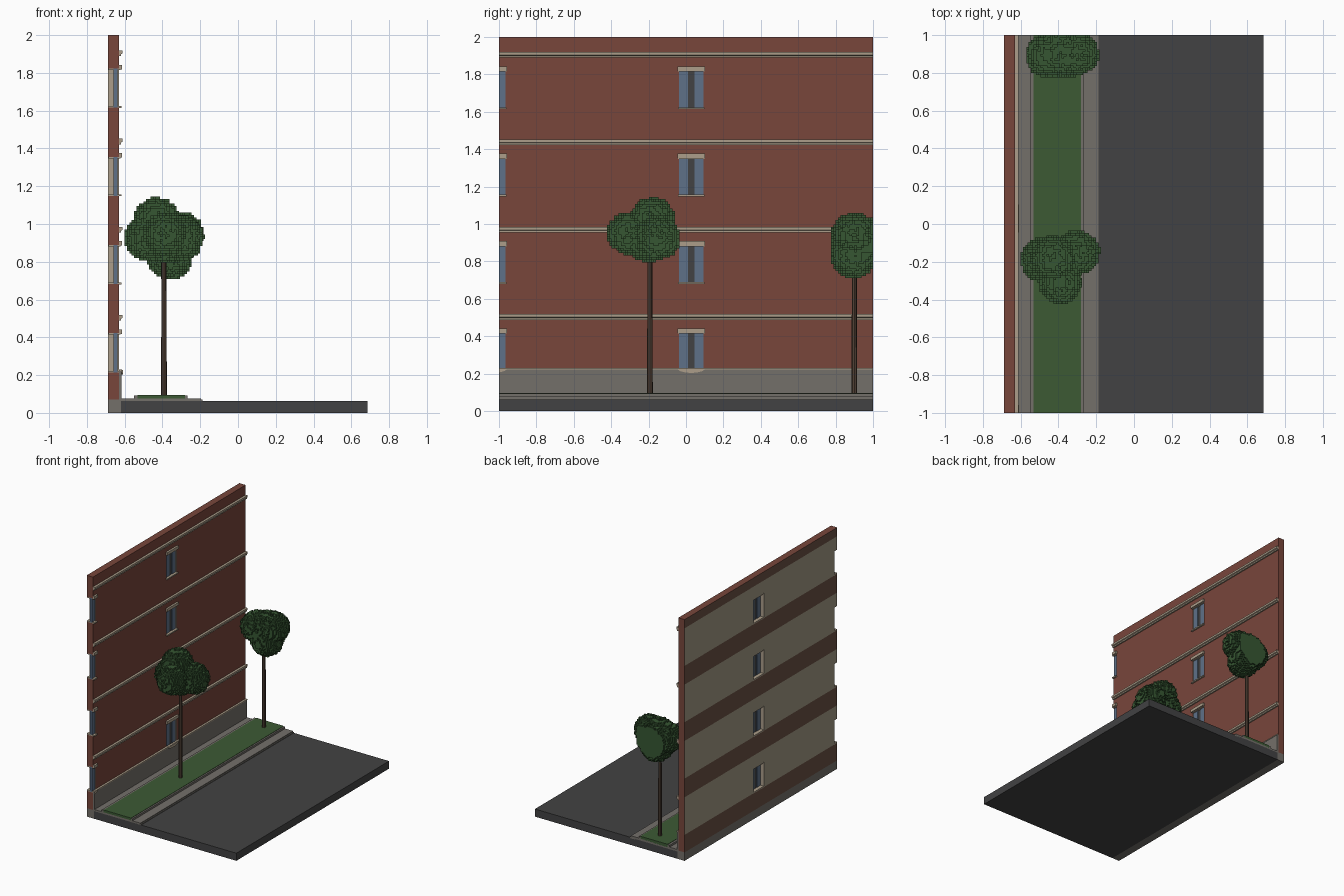
import bpy, bmesh, math, random
from mathutils import Vector

if "Cube" in bpy.data.objects:
    bpy.data.objects.remove(bpy.data.objects["Cube"], do_unlink=True)


def material(name, rgb):
    lin = [((c / 255 + 0.055) / 1.055) ** 2.4 for c in rgb] + [1.0]
    m = bpy.data.materials.new(name)
    m.use_nodes = True
    m.diffuse_color = lin
    m.node_tree.nodes["Principled BSDF"].inputs["Base Color"].default_value = lin
    return m


BRICK = material("brick red", (120, 70, 59))
TRIM = material("pale stone", (172, 158, 138))
GREY = material("pavement grey", (116, 112, 106))
ROAD = material("asphalt", (66, 66, 67))
GRASS = material("grass green", (60, 90, 52))
LEAF = material("leaf green", (54, 86, 50))
BARK = material("bark brown", (82, 66, 54))
GLASS = material("window blue", (94, 113, 137))
PLASTER = material("plaster", (160, 152, 132))
SLAB = material("floor brown", (106, 80, 66))


def finish(name, bm, *mats):
    me = bpy.data.meshes.new(name)
    bm.normal_update()
    bm.to_mesh(me)
    bm.free()
    for m in mats:
        me.materials.append(m)
    ob = bpy.data.objects.new(name, me)
    bpy.context.collection.objects.link(ob)
    return ob


def add_box(bm, x, y, z):
    """Box from three (low, high) ranges, cut off at the block ends y = -1 and 1."""
    y = (max(y[0], -1), min(y[1], 1))
    if y[1] - y[0] < 1e-4:
        return
    verts = bmesh.ops.create_cube(bm, size=1)["verts"]
    for v in verts:
        v.co = Vector([r[0] if c < 0 else r[1] for c, r in zip(v.co, (x, y, z))])


def boxes(name, mat, ranges):
    bm = bmesh.new()
    for r in ranges:
        add_box(bm, *r)
    return finish(name, bm, mat)


def extrude_profile(name, mat, points, y0=-1, y1=1):
    """Sweep an x-z outline along y."""
    bm = bmesh.new()
    face = bm.faces.new([bm.verts.new((x, y0, z)) for x, z in points])
    out = bmesh.ops.extrude_face_region(bm, geom=[face])["geom"]
    bmesh.ops.translate(bm, vec=(0, y1 - y0, 0),
                        verts=[g for g in out if isinstance(g, bmesh.types.BMVert)])
    bmesh.ops.recalc_face_normals(bm, faces=bm.faces)
    return finish(name, bm, mat)


ALL = (-1, 1)
BACK, FRONT = -0.687, -0.63
PITCH, HALF = 0.467, 0.066
SILLS = [0.215 + PITCH * i for i in range(4)]
HEAD = 0.207
CENTRES = (-1.031, 0.028)

# Ground: road, foundation, pavement, kerbs and grass
boxes("road", ROAD, [((-0.62, 0.685), ALL, (0, 0.063))])
boxes("foundation", GREY, [((BACK, -0.62), ALL, (0, 0.07))])
boxes("pavement", GREY, [((-0.62, -0.195), ALL, (0.06, 0.077))])
boxes("kerb", GREY, [((-0.235, -0.188), ALL, (0.055, 0.07)),
                     ((-0.55, -0.532), ALL, (0.07, 0.093)),
                     ((-0.281, -0.268), ALL, (0.07, 0.093))])
boxes("grass_strip", GRASS, [((-0.532, -0.281), ALL, (0.07, 0.096))])

# Wall: full-width bands and the piers between window openings
bm = bmesh.new()
x = (BACK, FRONT)
for s in SILLS:
    add_box(bm, x, ALL, (max(s - 0.155, 0.07), s))
    edge = -1
    for c in CENTRES:
        add_box(bm, x, (edge, c - HALF), (s, s + HEAD))
        edge = c + HALF
    add_box(bm, x, (edge, 1), (s, s + HEAD))
    add_box(bm, x, ALL, (s + HEAD, s + PITCH - 0.155))
add_box(bm, x, ALL, (SILLS[-1] + PITCH - 0.155, 2))
bm.normal_update()
for f in bm.faces:
    c = f.calc_center_median()
    if f.normal.x < -0.9:                      # inside face: plaster and floor bands
        below = (c.z - SILLS[0]) % PITCH
        f.material_index = 3 if below > PITCH - 0.155 else 2
    elif abs(f.normal.y) > 0.9 and abs(c.y) < 0.99:   # window reveals
        f.material_index = 1
finish("wall", bm, BRICK, TRIM, PLASTER, SLAB)

# Plinth with a thin stone cap
boxes("plinth", GREY, [((FRONT, -0.616), ALL, (0.07, 0.222))])
boxes("plinth_cap", TRIM, [((FRONT, -0.613), ALL, (0.222, 0.23))])

# Stepped cornices, one above each storey
for i, s in enumerate(SILLS):
    z = s + 0.273
    extrude_profile(f"cornice_{i + 1}", TRIM,
                    [(FRONT, z), (-0.619, z), (-0.619, z + 0.01), (-0.611, z + 0.014),
                     (-0.611, z + 0.03), (FRONT, z + 0.03)])

# Windows: side panes, dark middle strip, sills and lintels
panes, strips, sills, lintels = [], [], [], []
for s in SILLS:
    for c in CENTRES:
        z = (s, s + HEAD)
        panes += [((-0.658, -0.637), (c - HALF, c - 0.017), z),
                  ((-0.658, -0.637), (c + 0.017, c + HALF), z)]
        strips.append(((-0.656, -0.641), (c - 0.017, c + 0.017), z))
        sills.append(((BACK, -0.617), (c - 0.072, c + 0.072), (s - 0.002, s + 0.008)))
        lintels += [((BACK + 0.002, -0.622), (c - 0.07, c + 0.07), (s + HEAD - 0.008, s + HEAD + 0.002)),
                    ((FRONT, -0.614), (c - 0.074, c + 0.074), (s + HEAD - 0.004, s + HEAD + 0.02))]
boxes("window_panes", GLASS, panes)
boxes("window_middle", ROAD, strips)
boxes("window_sills", TRIM, sills)
boxes("window_lintels", TRIM, lintels)

# Rounded stone apron under each ground floor window
for i, c in enumerate(CENTRES):
    bm = bmesh.new()
    arc = [(c + 0.074 * math.cos(math.pi * k / 10),
            0.228 - 0.024 * math.sin(math.pi * k / 10)) for k in range(11)]
    face = bm.faces.new([bm.verts.new((-0.617, y, z)) for y, z in arc])
    out = bmesh.ops.extrude_face_region(bm, geom=[face])["geom"]
    bmesh.ops.translate(bm, vec=(0.007, 0, 0),
                        verts=[g for g in out if isinstance(g, bmesh.types.BMVert)])
    geom = bm.verts[:] + bm.edges[:] + bm.faces[:]
    bmesh.ops.bisect_plane(bm, geom=geom, plane_co=(0, -1, 0), plane_no=(0, -1, 0), clear_outer=True)
    bmesh.ops.recalc_face_normals(bm, faces=bm.faces)
    finish(f"window_apron_{i + 1}", bm, TRIM)


def crown(name, lobes, seed, step=0.0125):
    """Blocky foliage: outer faces of all grid cells inside any lobe (x, y, z, radius)."""
    rng = random.Random(seed)
    lo = [min(l[a] - l[3] for l in lobes) - step for a in range(3)]
    hi = [max(l[a] + l[3] for l in lobes) + step for a in range(3)]
    hi[1] = min(hi[1], 1.0)
    lo[1] = hi[1] - step * math.ceil((hi[1] - lo[1]) / step)
    n = [math.ceil((hi[a] - lo[a]) / step - 1e-6) for a in range(3)]
    cells = set()
    for i in range(n[0]):
        for j in range(n[1]):
            for k in range(n[2]):
                p = Vector([lo[a] + (q + 0.5) * step for a, q in enumerate((i, j, k))])
                wobble = rng.uniform(-0.006, 0.006)
                if any((p - Vector(l[:3])).length < l[3] + wobble for l in lobes):
                    cells.add((i, j, k))
    bm, verts = bmesh.new(), {}

    def corner(key):
        if key not in verts:
            verts[key] = bm.verts.new([lo[a] + key[a] * step for a in range(3)])
        return verts[key]

    for cell in cells:
        for a in range(3):
            for side in (0, 1):
                near = list(cell)
                near[a] += 2 * side - 1
                if tuple(near) in cells:
                    continue
                ring = []
                for u, v in ((0, 0), (1, 0), (1, 1), (0, 1)):
                    q = list(cell)
                    q[a] += side
                    q[(a + 1) % 3] += u
                    q[(a + 2) % 3] += v
                    ring.append(corner(tuple(q)))
                bm.faces.new(ring if side else ring[::-1])
    finish(name, bm, LEAF)


def trunk(name, x, y, top):
    bm = bmesh.new()
    bmesh.ops.create_cone(bm, cap_ends=True, segments=8, radius1=0.0155, radius2=0.0125, depth=top - 0.08)
    bmesh.ops.translate(bm, vec=(x, y, (top + 0.08) / 2), verts=bm.verts)
    finish(name, bm, BARK)


# Trees
trunk("near_trunk", -0.392, -0.193, 0.9)
crown("near_crown", [(-0.43, -0.18, 1.025, 0.115), (-0.485, -0.19, 0.925, 0.115),
                     (-0.39, -0.31, 0.95, 0.11), (-0.30, -0.15, 0.925, 0.115),
                     (-0.39, -0.20, 0.91, 0.115)], 3)
trunk("far_trunk", -0.392, 0.9, 0.85)
crown("far_crown", [(-0.455, 0.89, 0.92, 0.115), (-0.295, 0.90, 0.95, 0.11),
                    (-0.36, 0.895, 0.83, 0.12), (-0.385, 0.89, 0.945, 0.11),
                    (-0.37, 0.96, 0.90, 0.13)], 7)
